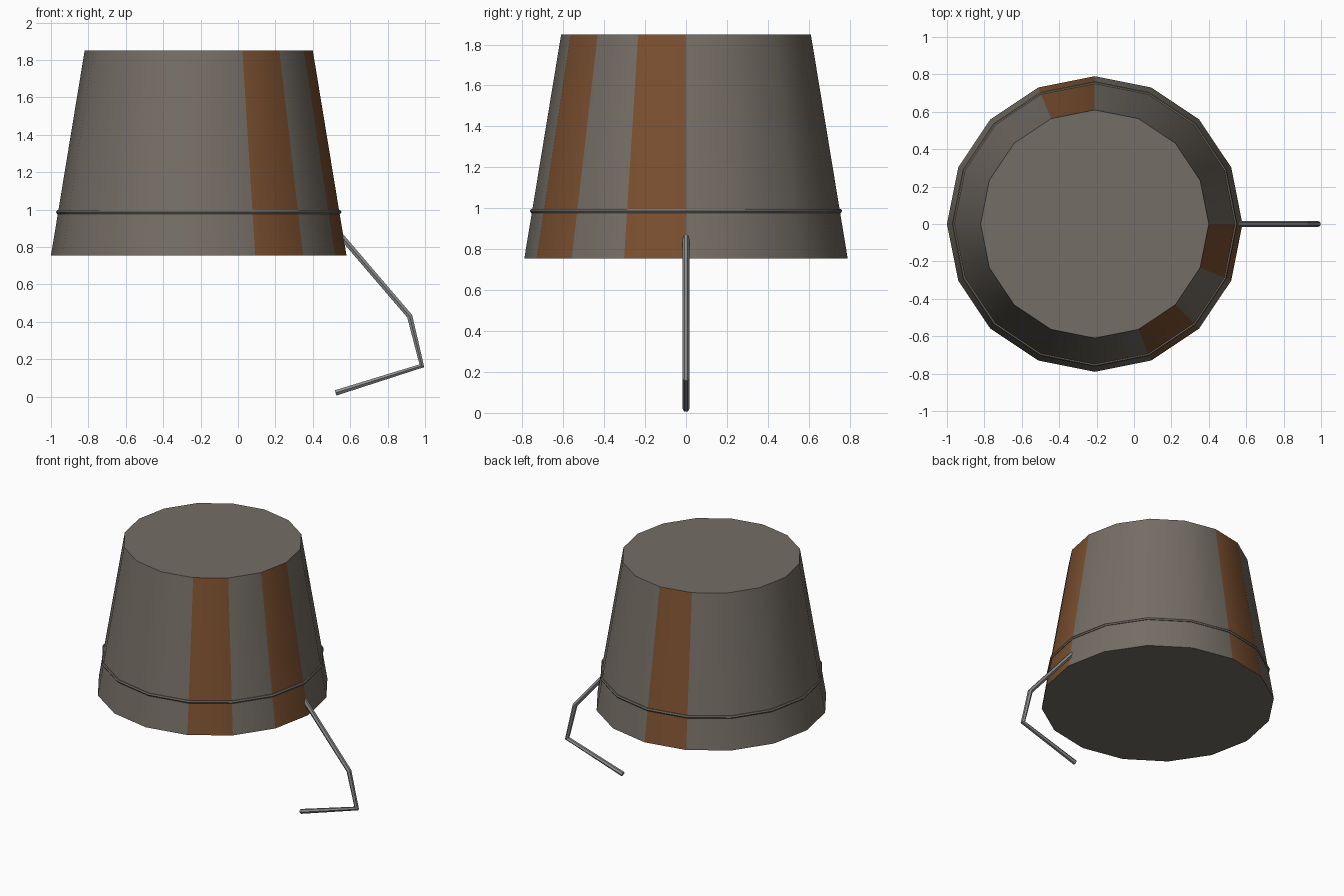
import bpy
import bmesh
from math import cos, sin, tau

cube = bpy.data.objects.get("Cube")
if cube:
    bpy.data.objects.remove(cube, do_unlink=True)

SIDES = 16
CENTRE_X = -0.21


def material(name, colour):
    mat = bpy.data.materials.new(name)
    mat.use_nodes = True
    mat.diffuse_color = (*colour, 1)
    for node in mat.node_tree.nodes:
        if node.type == 'BSDF_PRINCIPLED':
            node.inputs["Base Color"].default_value = (*colour, 1)
            node.inputs["Roughness"].default_value = 0.7
    return mat


def lathe(name, profile, mats, closed):
    """Spin (radius, height) points; a closed profile makes a ring, an open one gets caps."""
    bm = bmesh.new()
    loops = [[bm.verts.new((CENTRE_X + r * cos(tau * i / SIDES), r * sin(tau * i / SIDES), z))
              for i in range(SIDES)] for r, z in profile]
    pairs = list(zip(loops, loops[1:]))
    if closed:
        pairs.append((loops[-1], loops[0]))
    else:
        bm.faces.new(loops[0][::-1])
        bm.faces.new(loops[-1])
    for low, high in pairs:
        for i in range(SIDES):
            j = (i + 1) % SIDES
            face = bm.faces.new((low[i], low[j], high[j], high[i]))
            # Rusty staves
            if not closed and i in (4, 13, 15):
                face.material_index = 1
    bmesh.ops.recalc_face_normals(bm, faces=bm.faces)
    mesh = bpy.data.meshes.new(name)
    bm.to_mesh(mesh)
    bm.free()
    obj = bpy.data.objects.new(name, mesh)
    bpy.context.collection.objects.link(obj)
    for mat in mats:
        mesh.materials.append(mat)
    return obj


def select(obj):
    bpy.ops.object.select_all(action='DESELECT')
    obj.select_set(True)
    bpy.context.view_layer.objects.active = obj


steel = material("weathered_grey", (0.175, 0.155, 0.13))
rust = material("rust_brown", (0.2, 0.08, 0.03))
wire = material("wire_grey", (0.27, 0.27, 0.265))

# Upturned bucket body
body = lathe("bucket_body", [(0.79, 0.755), (0.61, 1.85)], [steel, rust], False)
select(body)
bpy.ops.object.shade_smooth_by_angle(angle=0.6)

# Thin hoop around the body
band = [(0.752 + 0.011 * cos(tau * k / 6), 0.987 + 0.011 * sin(tau * k / 6)) for k in range(6)]
hoop = lathe("bucket_hoop", band, [steel], True)
select(hoop)
bpy.ops.object.shade_smooth_by_angle(angle=0.6)

# Bent wire handle hanging from the rim
curve = bpy.data.curves.new("handle", 'CURVE')
curve.dimensions = '3D'
curve.bevel_depth = 0.017
curve.bevel_resolution = 1
curve.use_fill_caps = True
path = [(0.55, 0.86), (0.918, 0.43), (0.983, 0.165), (0.522, 0.02)]
spline = curve.splines.new('POLY')
spline.points.add(len(path) - 1)
for point, (x, z) in zip(spline.points, path):
    point.co = (x, 0, z, 1)
curve.materials.append(wire)
handle = bpy.data.objects.new("handle", curve)
bpy.context.collection.objects.link(handle)
select(handle)
bpy.ops.object.convert(target='MESH')
bpy.ops.object.shade_flat()
